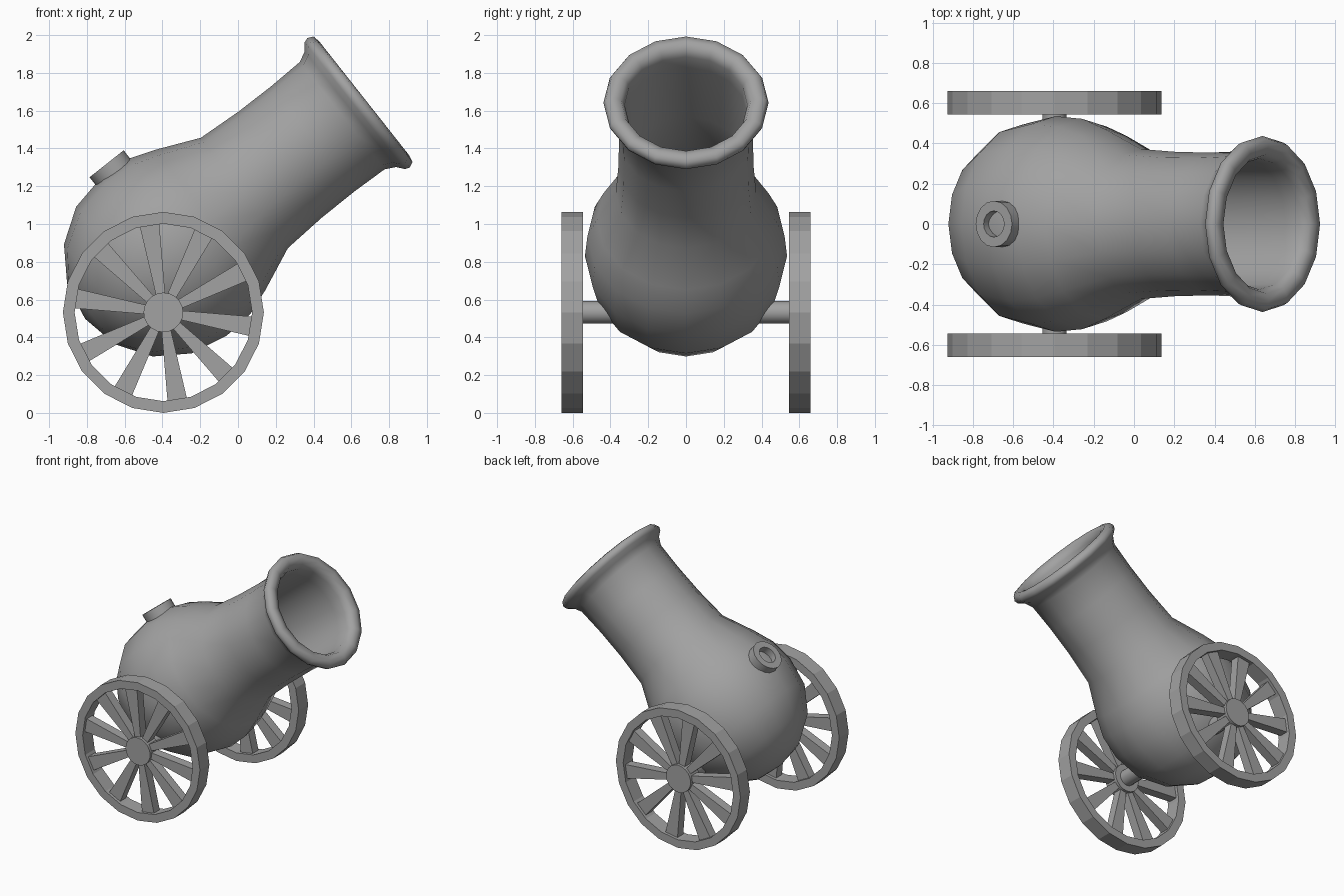
import bpy, bmesh, math
from mathutils import Vector

if "Cube" in bpy.data.objects:
    bpy.data.objects.remove(bpy.data.objects["Cube"])

iron = bpy.data.materials.new("iron_grey")
iron.diffuse_color = (0.36, 0.36, 0.36, 1)
iron.use_nodes = True
iron.node_tree.nodes["Principled BSDF"].inputs["Base Color"].default_value = iron.diffuse_color


def finish(bm, name, smooth):
    bmesh.ops.remove_doubles(bm, verts=bm.verts, dist=1e-5)
    bmesh.ops.recalc_face_normals(bm, faces=bm.faces)
    me = bpy.data.meshes.new(name)
    bm.to_mesh(me)
    bm.free()
    me.materials.append(iron)
    ob = bpy.data.objects.new(name, me)
    bpy.context.collection.objects.link(ob)
    if smooth:
        bpy.ops.object.select_all(action='DESELECT')
        ob.select_set(True)
        bpy.context.view_layer.objects.active = ob
        bpy.ops.object.shade_smooth_by_angle(angle=math.radians(smooth))
    return ob


def lathe(name, profile, origin, axis, ref, sides, closed=False, smooth=0):
    """Revolve (distance along axis, radius) points about an axis."""
    origin, axis, ref = Vector(origin), Vector(axis).normalized(), Vector(ref).normalized()
    side = axis.cross(ref)
    bm = bmesh.new()
    rings = []
    for t, r in profile:
        ring = []
        for i in range(sides):
            a = math.tau * i / sides
            ring.append(bm.verts.new(origin + axis * t + (ref * math.cos(a) + side * math.sin(a)) * r))
        rings.append(ring)
    pairs = list(zip(rings, rings[1:]))
    if closed:
        pairs.append((rings[-1], rings[0]))
    for a, b in pairs:
        for i in range(sides):
            j = (i + 1) % sides
            bm.faces.new((a[i], a[j], b[j], b[i]))
    return finish(bm, name, smooth)


# Barrel: round breech, waisted neck, flared lip and hollow bore
C = Vector((-0.39, 0, 0.83))
tilt = math.radians(38.3)
U = Vector((math.cos(tilt), 0, math.sin(tilt)))
V = Vector((-math.sin(tilt), 0, math.cos(tilt)))
R = 0.535
breech = [(-R * math.cos(math.radians(a)), R * math.sin(math.radians(a)))
          for a in (0, 22.5, 45, 67.5, 90)]
neck = [(0.17, 0.522), (0.31, 0.472), (0.54, 0.372), (0.78, 0.357), (1.0, 0.355), (1.2, 0.362)]
lip = [(1.255, 0.39), (1.285, 0.428), (1.31, 0.437), (1.34, 0.423), (1.348, 0.385),
       (1.335, 0.345), (1.29, 0.325)]
bore = [(1.2, 0.325), (0.78, 0.325), (0.54, 0.342), (0.31, 0.44), (0.17, 0.49)]
inner = [(t * 0.94, r * 0.94) for t, r in reversed(breech)]
lathe("barrel", breech + neck + lip + bore + inner, C, U, V, 16, smooth=75)

# Vent ring on top of the breech
lathe("vent_ring", [(0.46, 0.115), (0.573, 0.115), (0.573, 0.065), (0.46, 0.065)],
      C + U * 0.063, V, U, 16, closed=True, smooth=40)

# Axle under the breech
AX, AZ, WY = -0.395, 0.532, 0.602
lathe("axle", [(-0.6, 0), (-0.6, 0.06), (0.6, 0.06), (0.6, 0)],
      (AX, 0, AZ), (0, 1, 0), (0, 0, 1), 16, smooth=40)


def spokes(name, y, count=10):
    """Spokes that widen from hub to rim."""
    bm = bmesh.new()
    for k in range(count):
        a = math.radians(-9 + 36 * k)
        d = Vector((math.cos(a), 0, math.sin(a)))
        s = Vector((-math.sin(a), 0, math.cos(a)))
        layers = []
        for dy in (-0.035, 0.035):
            o = Vector((AX, y + dy, AZ))
            layers.append([bm.verts.new(o + d * r + s * w) for r, w in
                           ((0.09, -0.024), (0.47, -0.052), (0.47, 0.052), (0.09, 0.024))])
        lo, hi = layers
        bm.faces.new(lo)
        bm.faces.new(hi)
        for i in range(4):
            j = (i + 1) % 4
            bm.faces.new((lo[i], lo[j], hi[j], hi[i]))
    return finish(bm, name, 0)


# Wheels: rim, hub and spokes on both sides
for label, sgn in (("front", -1), ("back", 1)):
    y = sgn * WY
    place = ((AX, y, AZ), (0, 1, 0), (0, 0, 1), 20)
    h = 0.0575
    lathe(label + "_wheel_rim", [(-h, 0.532), (h, 0.532), (h, 0.47), (-h, 0.47)], *place, closed=True)
    lathe(label + "_wheel_hub", [(-0.055, 0), (-0.055, 0.105), (0.055, 0.105), (0.055, 0)],
          *place, smooth=40)
    spokes(label + "_wheel_spokes", y)
